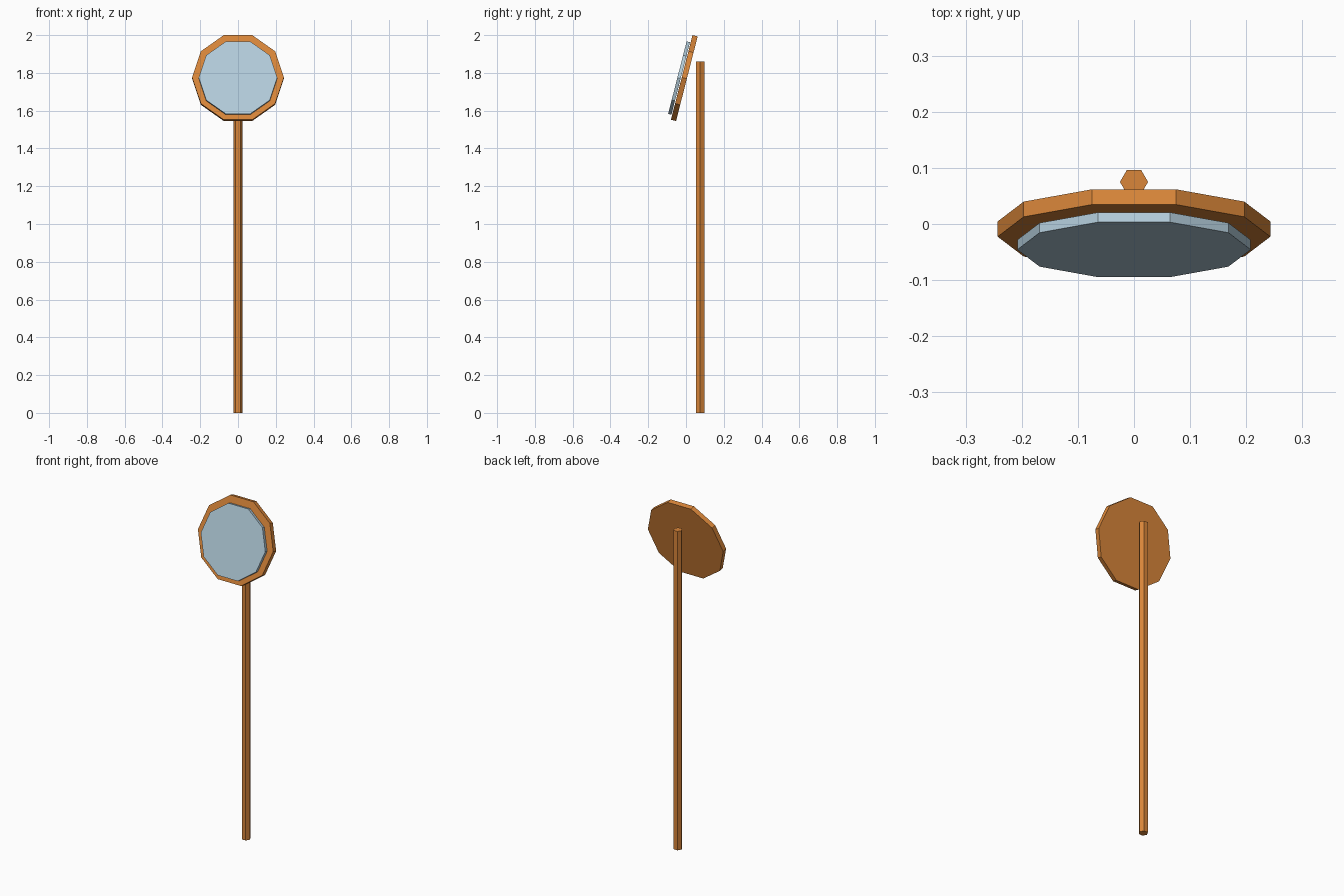
import bpy
from math import cos, pi
from mathutils import Matrix

cube = bpy.data.objects.get("Cube")
if cube:
    bpy.data.objects.remove(cube, do_unlink=True)


def make_material(name, rgb):
    mat = bpy.data.materials.new(name)
    mat.use_nodes = True
    color = (*rgb, 1.0)
    mat.diffuse_color = color
    mat.node_tree.nodes["Principled BSDF"].inputs["Base Color"].default_value = color
    return mat


orange = make_material("warm orange", (0.70, 0.24, 0.042))
pale_blue = make_material("pale blue glass", (0.46, 0.62, 0.72))


def prism(name, sides, radius, depth, location, mat, tilt=0.0):
    """Flat-sided prism with a corner on +x, its axis tilted about x."""
    bpy.ops.mesh.primitive_cylinder_add(vertices=sides, radius=radius, depth=depth)
    obj = bpy.context.object
    obj.name = obj.data.name = name
    turn = Matrix.Rotation(pi / 2, 4, "Z")
    obj.data.transform(Matrix.Rotation(tilt, 4, "X") @ turn)
    obj.location = location
    obj.data.materials.append(mat)
    return obj


# Post: slim hexagonal pole behind the disc
post_height = 1.86
prism("post", 6, 0.025, post_height, (0, 0.075, post_height / 2), orange)

# Disc: ten-sided backing that leans back, with the glass just in front
lean = pi / 2 - 0.25
disc_radius = 0.243
disc_z = 2 - disc_radius * cos(pi / 10) * cos(0.25) - 0.0035
prism("mirror_frame", 10, disc_radius, 0.028, (0, -0.009, disc_z), orange, lean)
prism("mirror_glass", 10, 0.208, 0.018, (0, -0.037, disc_z), pale_blue, lean)
